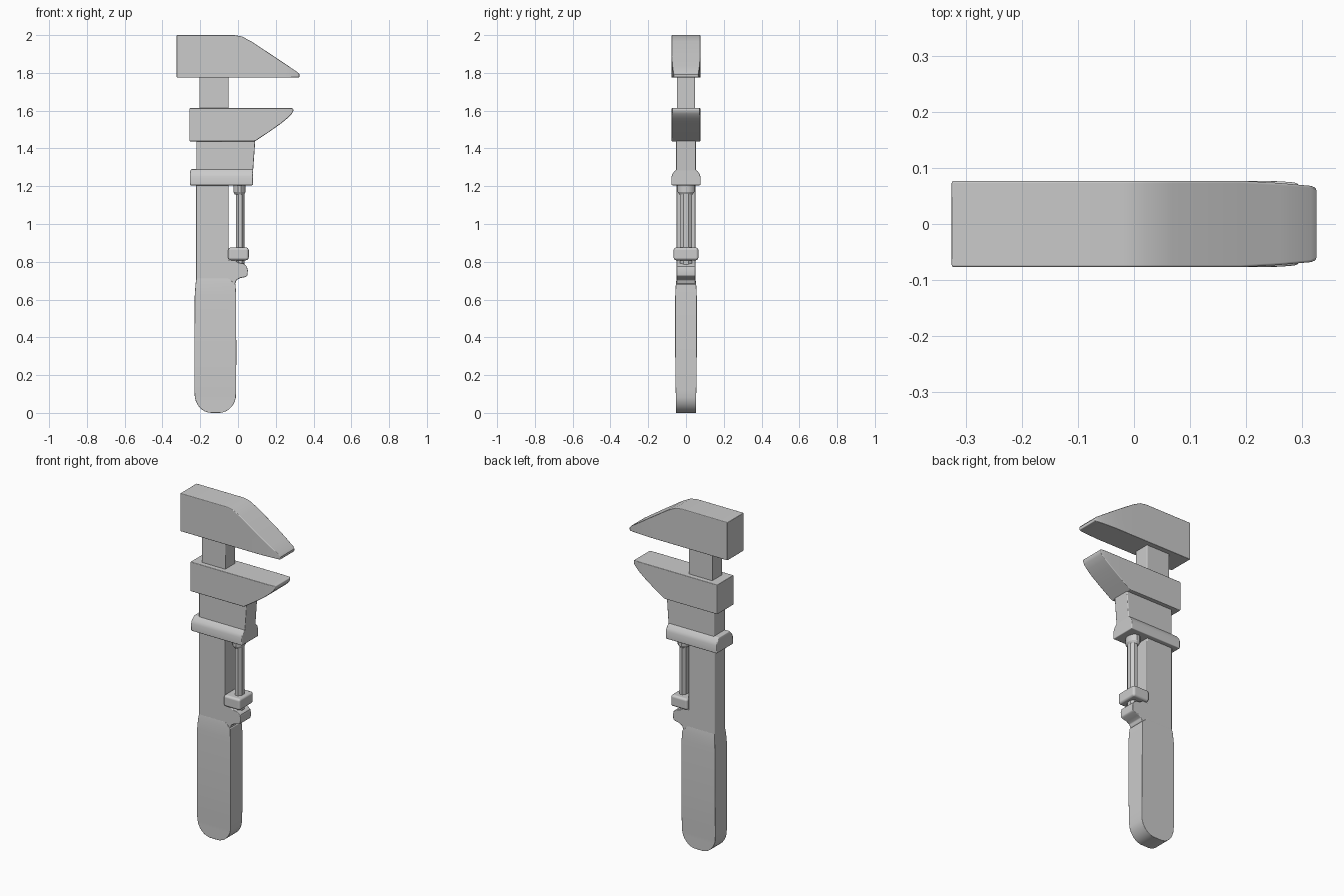
import bpy, bmesh
from math import cos, sin, pi, radians

if "Cube" in bpy.data.objects:
    bpy.data.objects.remove(bpy.data.objects["Cube"])


def finish(name, bm, bevel, segments=2):
    bmesh.ops.recalc_face_normals(bm, faces=bm.faces)
    me = bpy.data.meshes.new(name)
    bm.to_mesh(me)
    bm.free()
    ob = bpy.data.objects.new(name, me)
    bpy.context.collection.objects.link(ob)
    bpy.ops.object.select_all(action='DESELECT')
    ob.select_set(True)
    bpy.context.view_layer.objects.active = ob
    bpy.ops.object.shade_smooth_by_angle(angle=radians(30))
    if bevel:
        mod = ob.modifiers.new("Bevel", 'BEVEL')
        mod.width, mod.segments = bevel, segments
        mod.limit_method, mod.angle_limit = 'ANGLE', radians(40)
        mod.harden_normals = True
    return ob


def skin(name, rings, bevel, segments=2):
    """Join equal-length rings of points into a closed solid."""
    bm = bmesh.new()
    loops = [[bm.verts.new(p) for p in ring] for ring in rings]
    for a, b in zip(loops, loops[1:]):
        for i in range(len(a)):
            j = (i + 1) % len(a)
            bm.faces.new((a[i], a[j], b[j], b[i]))
    bm.faces.new(loops[0])
    bm.faces.new(loops[-1])
    return finish(name, bm, bevel, segments)


def loft_x(name, sections, bevel=0.005):
    """Rectangular sections (x, z low, z high, half depth)."""
    return skin(name, [[(x, -y, a), (x, y, a), (x, y, b), (x, -y, b)]
                       for x, a, b, y in sections], bevel)


def loft_z(name, sections, bevel=0.005):
    """Rectangular sections (z, x left, x right, half depth)."""
    return skin(name, [[(a, -y, z), (b, -y, z), (b, y, z), (a, y, z)]
                       for z, a, b, y in sections], bevel)


def post(name, cx, sections, n, bevel):
    """Round sections (z, x radius, y radius) about a vertical axis."""
    return skin(name, [[(cx + rx * cos(2 * pi * (i + .5) / n),
                         ry * sin(2 * pi * (i + .5) / n), z) for i in range(n)]
                       for z, rx, ry in sections], bevel)


def plate(name, points, y, bevel):
    """x-z outline extruded through the depth."""
    return skin(name, [[(x, s * y, z) for x, z in points] for s in (-1, 1)], bevel)


# Fixed upper jaw, hammer back on the left and tapered tip on the right
loft_x("upper_jaw", [
    (-.325, 1.775, 2.0, .077), (-.02, 1.775, 2.0, .077), (.02, 1.775, 1.993, .077),
    (.07, 1.775, 1.967, .077), (.19, 1.775, 1.888, .077), (.26, 1.775, 1.841, .073),
    (.315, 1.775, 1.804, .068), (.325, 1.777, 1.792, .064)], .004)

# Bar running through the sliding jaw
loft_z("neck", [(1.2, -.205, -.05, .048), (1.79, -.205, -.05, .048)])
loft_z("bar", [(.68, -.222, -.05, .05), (1.25, -.222, -.05, .05)])

# Sliding lower jaw
loft_x("lower_jaw", [
    (-.258, 1.438, 1.613, .077), (.09, 1.438, 1.613, .077), (.16, 1.484, 1.613, .077),
    (.225, 1.53, 1.613, .077), (.262, 1.56, 1.613, .076), (.285, 1.583, 1.613, .074),
    (.293, 1.598, 1.61, .072)], .004)
loft_z("jaw_sleeve", [(1.27, -.22, .079, .052), (1.45, -.22, .092, .052)])
loft_z("jaw_collar", [
    (1.205, -.255, .08, .077), (1.25, -.255, .08, .077),
    (1.268, -.255, .08, .07), (1.29, -.25, .08, .052)])

# Adjusting screw with its upper cap and thumb nut
post("screw", .012, [(.78, .024, .034), (1.22, .024, .034)], 8, 0)
post("screw_cap", .008, [(1.155, .025, .036), (1.17, .034, .046),
                         (1.21, .034, .046)], 12, .003)
loft_z("thumb_nut", [(.808, -.052, .057, .066), (.876, -.052, .057, .066)], .014)

# Lug that carries the screw
plate("screw_lug", [
    (-.08, .81), (-.02, .81), (.0, .797), (.03, .79), (.047, .775), (.052, .755),
    (.05, .727), (.042, .72), (.01, .713), (-.008, .703), (-.014, .685),
    (-.08, .66)], .05, .004)

# Handle with a rounded butt
handle = [(.712, -.221, -.05, .05), (.68, -.225, -.013, .054), (.62, -.229, -.01, .057)]
handle += [(.3, -.231, -.009, .057), (.12, -.231, -.01, .055)]
for k in range(1, 9):
    t = k / 8 * pi / 2
    half = .02 + .09 * cos(t)
    handle.append((.1 - .1 * sin(t), -.12 - half, -.12 + half, .053))
loft_z("handle", handle, .005)
